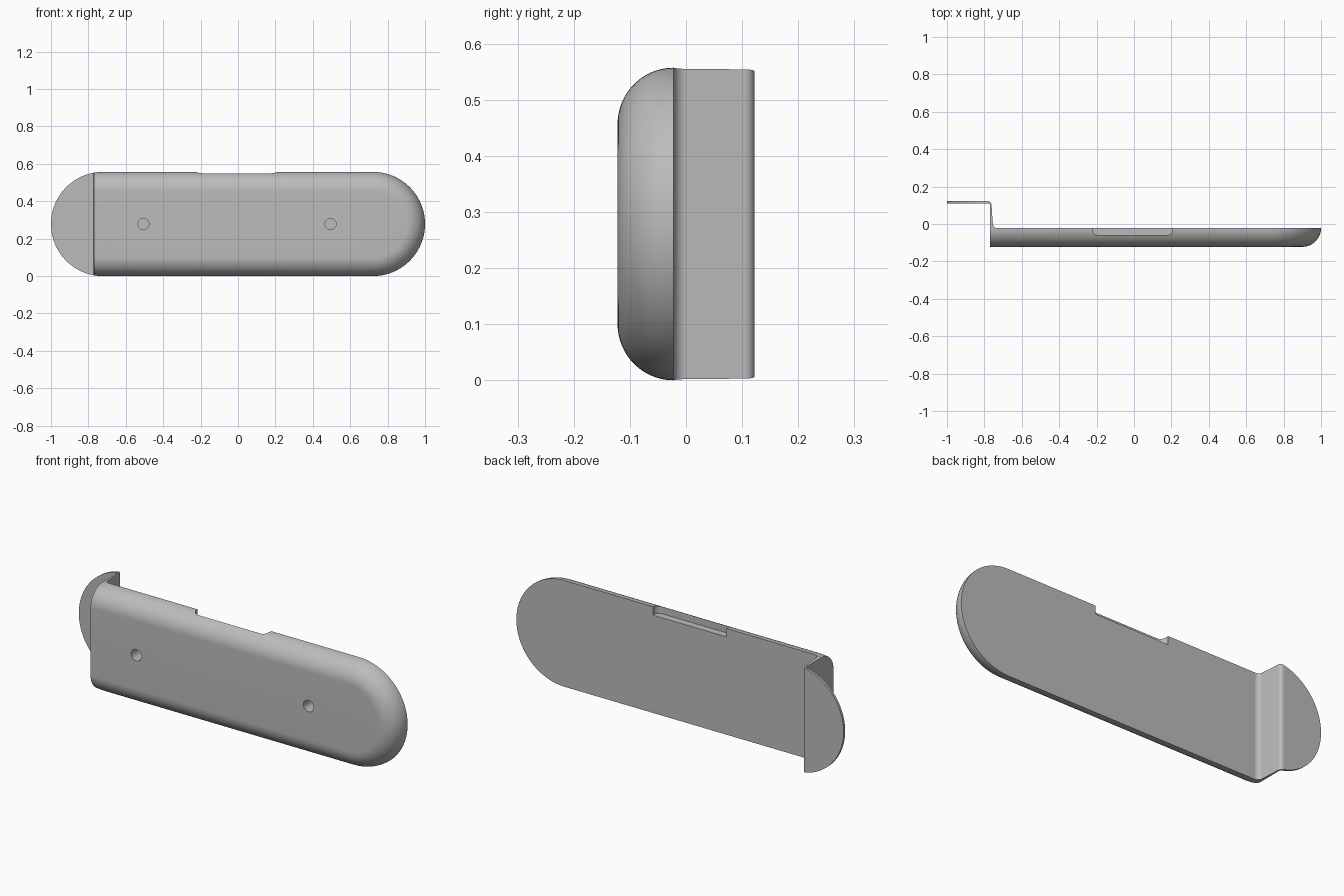
import bpy, bmesh, math

cube = bpy.data.objects.get("Cube")
if cube:
    bpy.data.objects.remove(cube, do_unlink=True)

R = 0.2785            # end radius of the plate
HALF = 1 - R          # x of the end centres
FRONT, FACE, BACK = -0.122, -0.022, 0.122
ROUND = FACE - FRONT  # front edge rounding
LEFT = -0.771         # cut end of the thick plate

grey = bpy.data.materials.new("satin grey")
grey.use_nodes = True
colour = (0.5, 0.5, 0.5, 1)
grey.diffuse_color = colour
grey.node_tree.nodes["Principled BSDF"].inputs["Base Color"].default_value = colour


def loft(bm, rings):
    """Skin rings of equal length and return their vertex loops."""
    loops = [[bm.verts.new(p) for p in ring] for ring in rings]
    for a, b in zip(loops, loops[1:]):
        for i in range(len(a)):
            j = (i + 1) % len(a)
            bm.faces.new((a[i], a[j], b[j], b[i]))
    return loops


def finish(name, bm, caps):
    """Fill the open ends lying at the given y values and make the object."""
    bmesh.ops.remove_doubles(bm, verts=bm.verts[:], dist=0.00002)
    for y in caps:
        rim = [e for e in bm.edges if e.is_boundary
               and all(abs(v.co.y - y) < 0.0001 for v in e.verts)]
        bmesh.ops.triangle_fill(bm, edges=rim, use_beauty=True, normal=(0, -1, 0))
    bmesh.ops.recalc_face_normals(bm, faces=bm.faces[:])
    mesh = bpy.data.meshes.new(name)
    bm.to_mesh(mesh)
    bm.free()
    mesh.materials.append(grey)
    obj = bpy.data.objects.new(name, mesh)
    bpy.context.collection.objects.link(obj)
    bpy.ops.object.select_all(action="DESELECT")
    obj.select_set(True)
    bpy.context.view_layer.objects.active = obj
    bpy.ops.object.shade_smooth_by_angle(angle=math.radians(30))


def plate_ring(a, recessed):
    """Plate outline at angle a of the front rounding, with the top recess."""
    y = FACE - ROUND * math.cos(a)
    r = R - ROUND * (1 - math.sin(a))
    ring = []
    for k in range(41):
        t = math.pi * (k / 40 - 0.5)
        ring.append((HALF + r * math.cos(t), y, R + r * math.sin(t)))
    # Recess with rounded inner corners
    corner = 0.03
    rest = max(corner - (y - RECESS_Y), 0) if recessed else corner
    inset = corner - math.sqrt(max(corner ** 2 - rest ** 2, 0))
    x0, x1 = -0.22 + inset, 0.207 - inset
    top = R + r
    floor = 0.513 if recessed else top
    ring += [(x1, y, top), (x1, y, floor), (x0, y, floor), (x0, y, top)]
    # Left end, cut off straight
    stop = math.acos((-HALF - LEFT) / r)
    arc = [math.pi / 2 + (stop - math.pi / 2) * k / 6 for k in range(7)]
    ring += [(-HALF - r * math.cos(t), y, R + r * math.sin(t)) for t in arc]
    ring += [(-HALF - r * math.cos(t), y, R - r * math.sin(t)) for t in reversed(arc)]
    return ring


# Thick plate with rounded front edge and top recess
RECESS_Y = -0.06
split = math.acos((FACE - RECESS_Y) / ROUND)
rings = [plate_ring(split * k / 12, False) for k in range(13)]
rings += [plate_ring(split + (math.pi / 2 - split) * k / 10, True) for k in range(11)]
bm = bmesh.new()
loft(bm, rings)

# Blind screw holes
for x in (-0.505, 0.495):
    turn = [k * math.pi / 16 for k in range(32)]
    tube = loft(bm, [[(x + 0.03 * math.cos(t), y, R + 0.03 * math.sin(t)) for t in turn]
                     for y in (FRONT, FACE - 0.002)])
    bm.faces.new(tube[-1])
finish("thick_plate", bm, (FRONT, FACE))

# Stepped web and rear flange: pairs of (right/back point, left/front point)
pairs = []
quarter = [k * math.pi / 16 for k in range(9)]
for t in quarter:
    y = FACE + 0.024 * (1 - math.cos(t))
    pairs.append(((-0.731 - 0.024 * math.sin(t), y), (LEFT, y)))
for t in quarter:
    c, s = math.cos(t), math.sin(t)
    pairs.append(((-0.78 + 0.018 * c, 0.104 + 0.018 * s),
                  (LEFT - 0.005 + 0.005 * c, 0.104 + 0.005 * s)))
for k in range(1, 33):
    x = -0.78 - 0.22 * math.sin(k / 32 * math.pi / 2)
    pairs.append(((x, BACK), (x, 0.109)))


def height(x):
    return math.sqrt(max(R ** 2 - (x + HALF) ** 2, 0))


bm = bmesh.new()
loft(bm, [[(*p, R + height(p[0])), (*q, R + height(q[0])),
           (*q, R - height(q[0])), (*p, R - height(p[0]))] for p, q in pairs])
finish("stepped_flange", bm, (FACE,))
